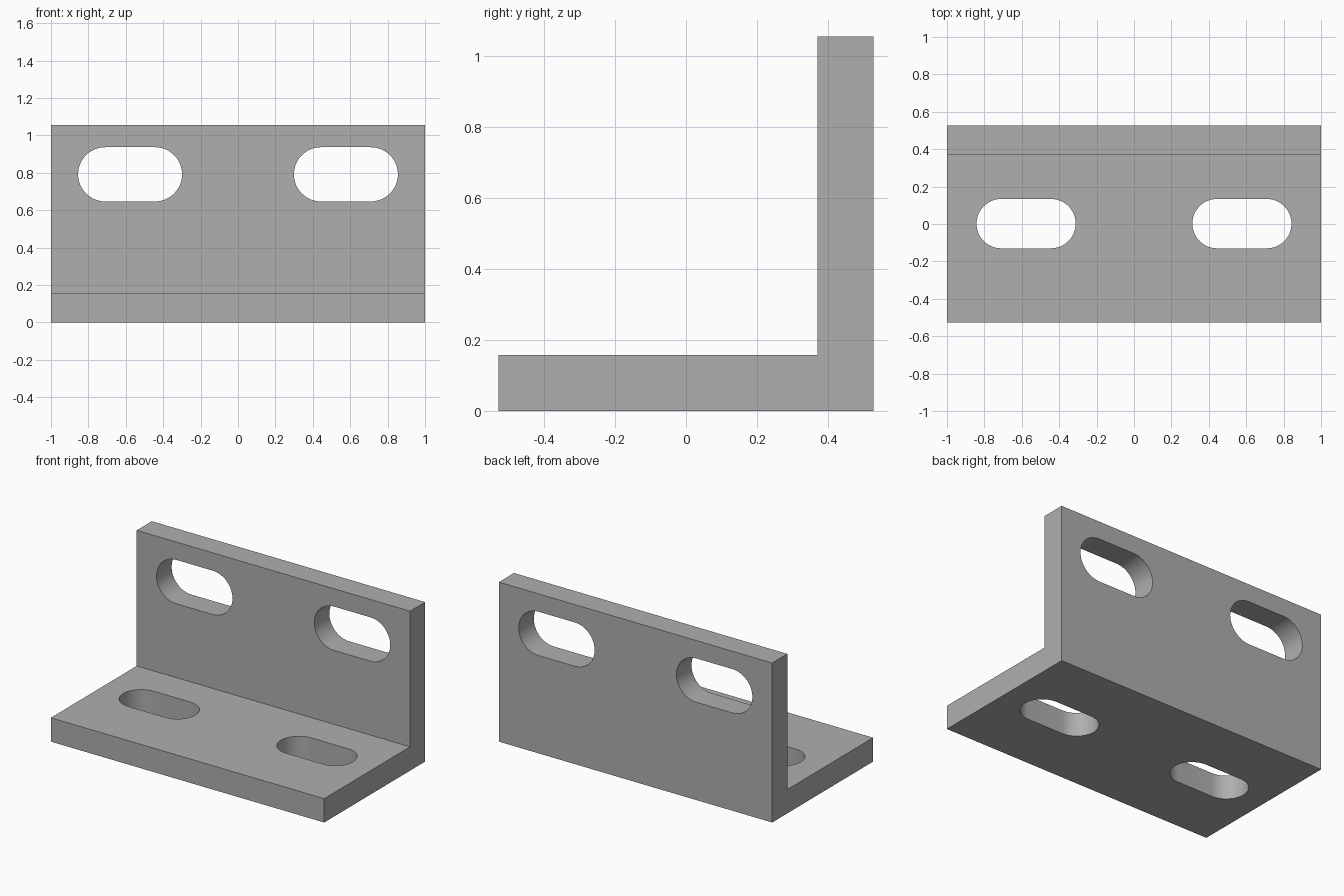
import bpy, bmesh
from math import pi, cos, sin, radians
from mathutils import Vector

cube = bpy.data.objects.get("Cube")
if cube:
    bpy.data.objects.remove(cube, do_unlink=True)

LENGTH, SIZE, THICK = 2.0, 1.055, 0.158
HALF = SIZE / 2
SLOT_X, STRAIGHT = 0.577, 0.133

grey = bpy.data.materials.new("plain grey metal")
grey.use_nodes = True
colour = (0.43, 0.43, 0.43, 1)
grey.diffuse_color = colour
grey.node_tree.nodes["Principled BSDF"].inputs["Base Color"].default_value = colour


def extrude_profile(name, points, direction):
    """Solid made by pushing a closed flat outline along a direction."""
    bm = bmesh.new()
    face = bm.faces.new([bm.verts.new(p) for p in points])
    grown = bmesh.ops.extrude_face_region(bm, geom=[face], use_keep_orig=True)
    top = [v for v in grown["geom"] if isinstance(v, bmesh.types.BMVert)]
    bmesh.ops.translate(bm, verts=top, vec=direction)
    bmesh.ops.recalc_face_normals(bm, faces=bm.faces)
    mesh = bpy.data.meshes.new(name)
    bm.to_mesh(mesh)
    bm.free()
    mesh.materials.append(grey)
    obj = bpy.data.objects.new(name, mesh)
    bpy.context.collection.objects.link(obj)
    return obj


def slot_outline(radius, steps=24):
    """Rounded slot outline, long along its first axis."""
    points = []
    for side, start in ((1, -pi / 2), (-1, pi / 2)):
        for i in range(steps + 1):
            a = start + pi * i / steps
            points.append((side * STRAIGHT + radius * cos(a), radius * sin(a)))
    return points


# L-shaped body
inner = HALF - THICK
profile = [(-HALF, 0), (HALF, 0), (HALF, SIZE), (inner, SIZE), (inner, THICK), (-HALF, THICK)]
bracket = extrude_profile("angle_bracket", [(-LENGTH / 2, y, z) for y, z in profile],
                          Vector((LENGTH, 0, 0)))

# Slot cutters: a pair through the upright plate and a pair through the base
cutters = []
for side in (-1, 1):
    x = side * SLOT_X
    cutters.append(extrude_profile(
        "upright_slot_cutter", [(x + u, inner - 0.1, 0.792 + v) for u, v in slot_outline(0.145)],
        Vector((0, THICK + 0.2, 0))))
    cutters.append(extrude_profile(
        "base_slot_cutter", [(x + u, 0.002 + v, -0.1) for u, v in slot_outline(0.132)],
        Vector((0, 0, THICK + 0.2))))

bpy.ops.object.select_all(action="DESELECT")
bracket.select_set(True)
bpy.context.view_layer.objects.active = bracket
for cutter in cutters:
    cutter.hide_render = True
    mod = bracket.modifiers.new("slot", "BOOLEAN")
    mod.operation = "DIFFERENCE"
    mod.solver = "EXACT"
    mod.object = cutter
    bpy.ops.object.modifier_apply(modifier=mod.name)
    bpy.data.objects.remove(cutter, do_unlink=True)

# Smooth slot walls, sharp plate edges
bpy.ops.object.shade_smooth_by_angle(angle=radians(30))
